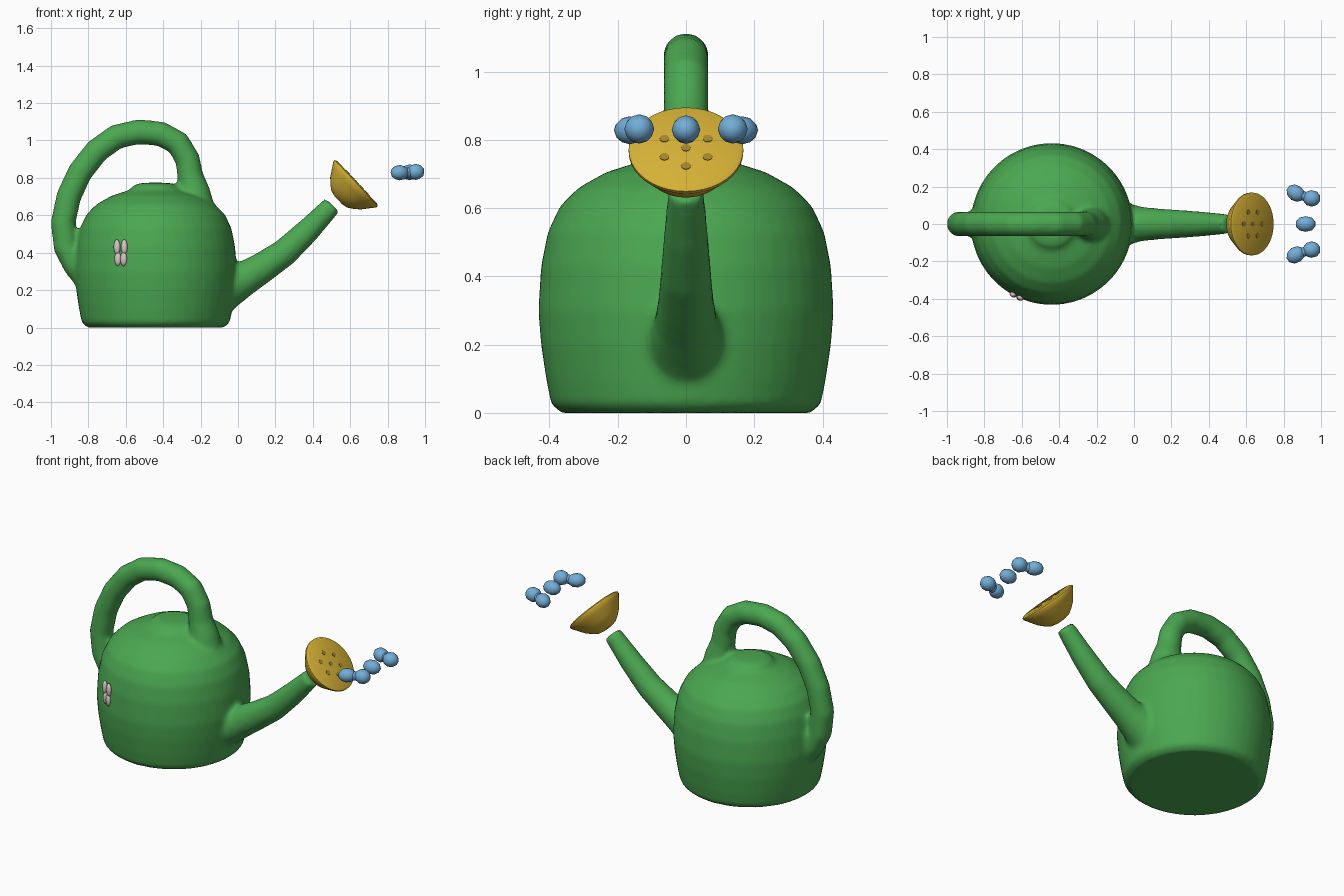
import bpy, bmesh, math
from mathutils import Vector, Matrix

if "Cube" in bpy.data.objects:
    bpy.data.objects.remove(bpy.data.objects["Cube"])


def material(name, rgb):
    m = bpy.data.materials.new(name)
    m.use_nodes = True
    m.diffuse_color = (*rgb, 1)
    m.node_tree.nodes["Principled BSDF"].inputs["Base Color"].default_value = (*rgb, 1)
    return m


GREEN = material("leaf green", (0.07, 0.39, 0.083))
YELLOW = material("golden yellow", (0.67, 0.44, 0.037))
HOLE = material("dark gold", (0.38, 0.25, 0.025))
BLUE = material("water blue", (0.17, 0.42, 0.68))
PALE = material("pale pink", (0.66, 0.57, 0.54))


def finish(bm, name, mat, angle=60):
    bmesh.ops.remove_doubles(bm, verts=bm.verts, dist=1e-5)
    bmesh.ops.recalc_face_normals(bm, faces=bm.faces)
    mesh = bpy.data.meshes.new(name)
    bm.to_mesh(mesh)
    bm.free()
    mesh.materials.append(mat)
    ob = bpy.data.objects.new(name, mesh)
    bpy.context.collection.objects.link(ob)
    select(ob)
    bpy.ops.object.shade_smooth_by_angle(angle=math.radians(angle))
    return ob


def select(*obs):
    bpy.ops.object.select_all(action="DESELECT")
    for o in obs:
        o.select_set(True)
    bpy.context.view_layer.objects.active = obs[0]


def bridge(bm, rings):
    n = len(rings[0])
    for a, b in zip(rings, rings[1:]):
        for i in range(n):
            j = (i + 1) % n
            bm.faces.new((a[i], a[j], b[j], b[i]))
    bm.faces.new(rings[0])
    bm.faces.new(rings[-1])


def lathe(name, profile, mat, matrix, n=48):
    """Closed solid of revolution; profile is (radius, height)."""
    bm = bmesh.new()
    rings = [[bm.verts.new(matrix @ Vector((r * math.cos(math.tau * i / n),
                                            r * math.sin(math.tau * i / n), h)))
              for i in range(n)] for r, h in profile]
    bridge(bm, rings)
    return finish(bm, name, mat)


def tube(name, path, mat, n=20):
    """Tube along a path of (x, z, radius) in the middle plane."""
    bm = bmesh.new()
    side = Vector((0, 1, 0))
    pts = [Vector((x, 0, z)) for x, z, r in path]
    rings = []
    for k, p in enumerate(pts):
        t = (pts[min(k + 1, len(pts) - 1)] - pts[max(k - 1, 0)]).normalized()
        up = t.cross(side)
        r = path[k][2]
        rings.append([bm.verts.new(p + r * (math.cos(math.tau * i / n) * side
                                            + math.sin(math.tau * i / n) * up))
                      for i in range(n)])
    bridge(bm, rings)
    return finish(bm, name, mat)


def blob(name, loc, size, mat, turn=0, subdivisions=2):
    bm = bmesh.new()
    bmesh.ops.create_icosphere(bm, subdivisions=subdivisions, radius=1)
    m = Matrix.Translation(loc) @ Matrix.Rotation(turn, 4, "Z") @ Matrix.Diagonal((*size, 1))
    bmesh.ops.transform(bm, matrix=m, verts=bm.verts)
    return finish(bm, name, mat)


# Can: round body with a low raised crown, handle and spout
CENTRE = Vector((-0.44, 0, 0))
body = lathe("can_body", [
    (0.365, 0), (0.395, 0.025), (0.41, 0.1), (0.425, 0.2), (0.433, 0.3), (0.425, 0.43),
    (0.405, 0.53), (0.37, 0.605), (0.315, 0.66), (0.235, 0.705), (0.14, 0.735),
    (0.12, 0.76), (0.08, 0.772), (0.02, 0.775)], GREEN, Matrix.Translation(CENTRE))
handle = tube("handle", [
    (-0.82, 0.26, 0.06), (-0.87, 0.33, 0.065), (-0.92, 0.43, 0.067), (-0.935, 0.56, 0.067),
    (-0.905, 0.7, 0.067), (-0.845, 0.83, 0.067), (-0.755, 0.945, 0.067),
    (-0.65, 1.02, 0.067), (-0.53, 1.047, 0.067), (-0.41, 1.035, 0.067),
    (-0.32, 0.985, 0.067), (-0.27, 0.9, 0.067), (-0.255, 0.81, 0.07),
    (-0.235, 0.73, 0.085), (-0.22, 0.62, 0.1)], GREEN)
spout = tube("spout", [
    (-0.12, 0.19, 0.14), (-0.03, 0.23, 0.11), (0.04, 0.265, 0.092), (0.13, 0.32, 0.083),
    (0.25, 0.402, 0.075), (0.37, 0.515, 0.066), (0.505, 0.655, 0.052)], GREEN)

# Blend the three into one softly sculpted skin
select(body, handle, spout)
bpy.ops.object.join()
body.name = "watering_can"
remesh = body.modifiers.new("blend", "REMESH")
remesh.mode = "VOXEL"
remesh.voxel_size = 0.014
soften = body.modifiers.new("soften", "SMOOTH")
soften.factor = 0.5
soften.iterations = 6
for name in ("blend", "soften"):
    bpy.ops.object.modifier_apply(modifier=name)
if not body.data.materials:
    body.data.materials.append(GREEN)
bpy.ops.object.shade_smooth_by_angle(angle=math.radians(60))

# Sprinkler head, tilted forward and up
TILT = Matrix.Translation((0.632, 0, 0.772)) @ Matrix.Rotation(math.radians(47), 4, "Y")
lathe("sprinkler_head", [
    (0.03, -0.132), (0.062, -0.125), (0.09, -0.105), (0.118, -0.08), (0.15, -0.035),
    (0.168, -0.01), (0.168, 0), (0.155, 0.007), (0.01, 0.007)], YELLOW, TILT, 40)

# Sprinkler holes: one in the middle, six around
spots = [(0, 0)] + [(0.073 * math.cos(k * math.pi / 3), 0.073 * math.sin(k * math.pi / 3))
                    for k in range(6)]
for k, (u, v) in enumerate(spots):
    lathe(f"sprinkler_hole_{k + 1}", [(0.014, 0.003), (0.014, 0.009)], HOLE,
          TILT @ Matrix.Translation((u, v, 0)), 12)

# Water drops: one in the middle, a joined pair on each side
blob("drop_middle", (0.918, 0, 0.83), (0.055, 0.042, 0.042), BLUE)
for s, side in ((1, "left"), (-1, "right")):
    # the back drop is stretched outward, the front one is rounder
    blob(f"drop_back_{side}", (0.865, s * 0.165, 0.828), (0.053, 0.043, 0.041), BLUE, s * -0.6)
    blob(f"drop_joint_{side}", (0.905, s * 0.15, 0.828), (0.035, 0.026, 0.028), BLUE, s * -0.4)
    blob(f"drop_front_{side}", (0.95, s * 0.137, 0.832), (0.048, 0.044, 0.043), BLUE)

# Small butterfly resting on the front of the can
for k, (x, tilt) in enumerate(((-0.645, -0.07), (-0.61, 0.05))):
    dx = x - CENTRE.x
    y = -math.sqrt(0.43 ** 2 - dx ** 2)
    turn = math.atan2(y, dx) + math.pi / 2
    for part, dz, h in (("upper", 0.033, 0.042), ("lower", -0.03, 0.04)):
        blob(f"butterfly_{part}_wing_{k + 1}", (x + tilt * dz, y, 0.397 + dz),
             (0.019, 0.014, h), PALE, turn)
